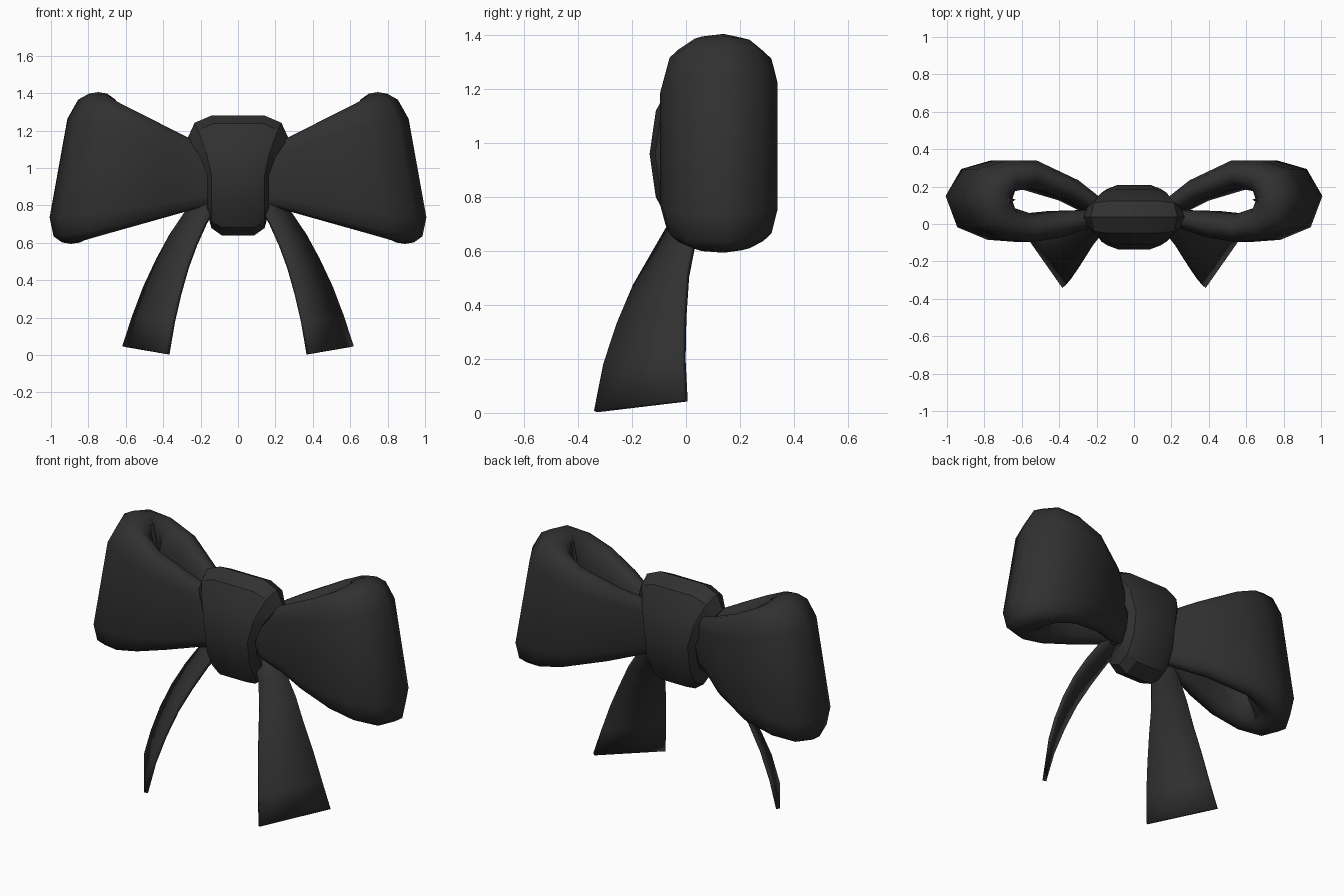
import bpy, bmesh, math
from mathutils import Vector

cube = bpy.data.objects.get("Cube")
if cube:
    bpy.data.objects.remove(cube)

# Single dark fabric colour
fabric = bpy.data.materials.new("charcoal_fabric")
fabric.use_nodes = True
colour = (0.03, 0.03, 0.03, 1)
fabric.diffuse_color = colour
fabric.node_tree.nodes["Principled BSDF"].inputs["Base Color"].default_value = colour
fabric.node_tree.nodes["Principled BSDF"].inputs["Roughness"].default_value = 0.8


def skin(name, rings, closed_path, closed_section, angle):
    """Bridge a list of equal-sized point rings into a mesh object."""
    bm = bmesh.new()
    grid = [[bm.verts.new(p) for p in ring] for ring in rings]
    n, m = len(grid), len(grid[0])
    for i in range(n if closed_path else n - 1):
        for j in range(m if closed_section else m - 1):
            a, b = grid[i], grid[(i + 1) % n]
            k = (j + 1) % m
            bm.faces.new((a[j], b[j], b[k], a[k]))
    bmesh.ops.recalc_face_normals(bm, faces=bm.faces)
    mesh = bpy.data.meshes.new(name)
    bm.to_mesh(mesh)
    bm.free()
    mesh.materials.append(fabric)
    obj = bpy.data.objects.new(name, mesh)
    bpy.context.collection.objects.link(obj)
    bpy.ops.object.select_all(action='DESELECT')
    obj.select_set(True)
    bpy.context.view_layer.objects.active = obj
    bpy.ops.object.shade_smooth_by_angle(angle=math.radians(angle))
    return obj


def mirror_x(obj):
    obj.modifiers.new("mirror", 'MIRROR').use_mirror_merge = False


# Bow loops: teardrop path (x, y, half thickness) swept with a pillowy section
loop_path = [
    (.12, .035, .035), (.25, .03, .045), (.42, .0, .07), (.58, -.022, .075),
    (.71, .0, .09), (.80, .06, .125), (.82, .14, .14), (.79, .205, .125),
    (.70, .258, .085), (.57, .265, .075), (.35, .18, .06), (.2, .085, .045),
    (.11, .05, .035)]
quarter = [(1, .65), (.72, .9), (.35, .98)]
upper = [(1, 0)] + quarter + [(0, 1)] + [(-t, h) for t, h in reversed(quarter)]
section = upper + [(-t, -h) for t, h in upper]

loop_rings = []
for i, (x, y, thick) in enumerate(loop_path):
    before = Vector(loop_path[max(i - 1, 0)][:2])
    after = Vector(loop_path[min(i + 1, len(loop_path) - 1)][:2])
    tangent = (after - before).normalized()
    normal = Vector((tangent.y, -tangent.x))
    half = .18 + .386 * (x - .235)
    ring = []
    for t, h in section:
        rise = h * half
        ring.append((x + normal.x * t * thick - .18 * rise,
                     y + normal.y * t * thick,
                     .93 + .085 * x + rise))
    loop_rings.append(ring)
mirror_x(skin("bow_loops", loop_rings, False, True, 50))

# Centre knot: chunky band around the x axis, wider at the top
band = [(.53, 1), (.86, .88), (1, .62), (.85, .42), (.5, .36)]
band += [(-w, r) for w, r in reversed(band)]
knot_rings = []
for i in range(12):
    a = math.tau * i / 12
    s = math.sin(a)
    width = .165 + .105 * max(0, s) ** 1.5
    knot_rings.append([(w * width, .037 - .172 * r * math.cos(a), .96 + .32 * r * s)
                       for w, r in band])
skin("centre_knot", knot_rings, True, True, 28)

# Hanging tails: ribbon between an inner front edge and an outer back edge
inner_edge = [(.375, -.335, .005), (.345, -.30, .18), (.31, -.25, .33),
              (.27, -.19, .47), (.225, -.12, .59), (.17, -.05, .71), (.08, .02, .85)]
outer_edge = [(.61, .0, .045), (.56, -.008, .2), (.50, -.005, .36),
              (.43, .005, .51), (.36, .03, .64), (.28, .05, .76), (.16, .07, .88)]
tail_rings = []
for p, q in zip(inner_edge, outer_edge):
    p, q = Vector(p), Vector(q)
    tail_rings.append([p.lerp(q, t) for t in (0, .5, 1)])
tails = skin("ribbon_tails", tail_rings, False, False, 40)
solid = tails.modifiers.new("thickness", 'SOLIDIFY')
solid.thickness = .022
solid.offset = 0
mirror_x(tails)
